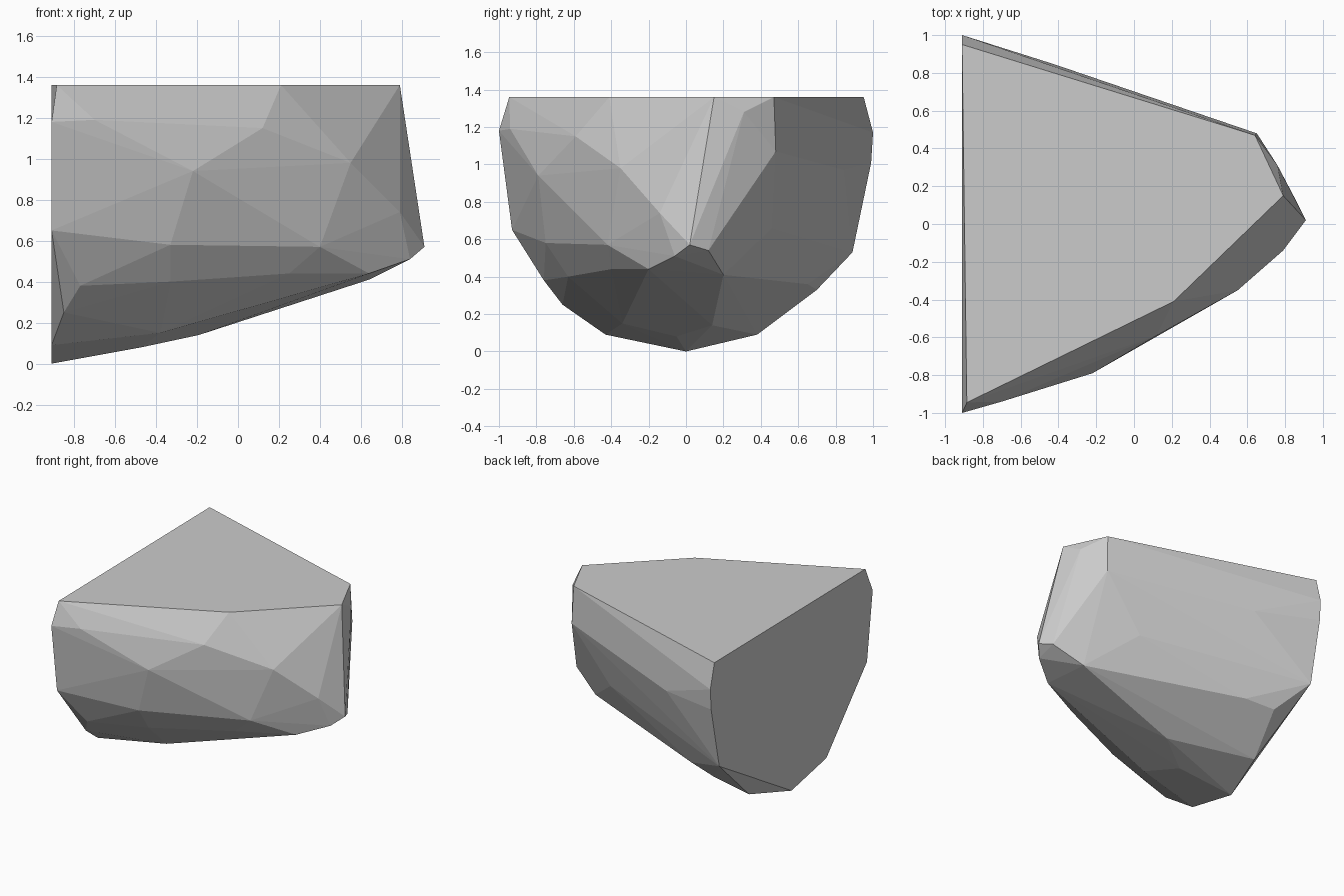
import bpy, bmesh, math

if "Cube" in bpy.data.objects:
    bpy.data.objects.remove(bpy.data.objects["Cube"])

# Corner points of the boulder, grouped by region
top_rim = [(-.91, .95, 1.36), (.64, .47, 1.36), (.79, .15, 1.36),
           (.21, -.41, 1.36), (-.885, -.945, 1.36)]
flat_end = [(-.91, -1, 1.18), (-.91, -.93, .65), (-.91, -.43, .09), (-.91, 0, 0),
            (-.91, .89, .53), (-.91, .99, 1.01), (-.91, 1, 1.17)]
front_side = [(-.7, -.94, 1.19), (.12, -.59, 1.15), (-.22, -.79, .94), (.55, -.35, .98),
              (-.67, -.885, .79), (-.33, -.75, .58), (.4, -.42, .57), (-.77, -.76, .38),
              (-.85, -.66, .25), (-.33, -.63, .40), (.25, -.40, .44)]
nose = [(.64, -.20, .44), (.84, -.06, .51), (.91, .02, .57), (.79, -.14, .74),
        (.65, -.24, .93), (.68, -.01, 1.23), (.86, .12, .54), (.64, .20, .41),
        (.65, .48, 1.07), (.76, .31, 1.28)]
back_side = [(-.42, .845, .97), (-.6, .78, .58), (.33, .46, .66),
             (-.725, .70, .33), (-.5, .65, .36)]
underside = [(-.81, .38, .09), (-.47, .2, .12), (-.19, .14, .14),
             (-.47, -.05, .08), (-.38, -.34, .15)]

# Wrap the points in a faceted convex shell
bm = bmesh.new()
for p in top_rim + flat_end + front_side + nose + back_side + underside:
    bm.verts.new(p)
hull = bmesh.ops.convex_hull(bm, input=bm.verts[:])
unused = {v for v in hull["geom_interior"] + hull["geom_unused"]
          if isinstance(v, bmesh.types.BMVert)}
bmesh.ops.delete(bm, geom=list(unused), context='VERTS')
bmesh.ops.dissolve_limit(bm, angle_limit=math.radians(0.5),
                         verts=bm.verts[:], edges=bm.edges[:])
bmesh.ops.recalc_face_normals(bm, faces=bm.faces[:])

mesh = bpy.data.meshes.new("boulder")
bm.to_mesh(mesh)
bm.free()

# Single stone colour
stone = bpy.data.materials.new("light_grey_stone")
stone.diffuse_color = (0.6, 0.6, 0.6, 1)
stone.use_nodes = True
stone.node_tree.nodes["Principled BSDF"].inputs["Base Color"].default_value = stone.diffuse_color
mesh.materials.append(stone)
bpy.context.collection.objects.link(bpy.data.objects.new("boulder", mesh))
